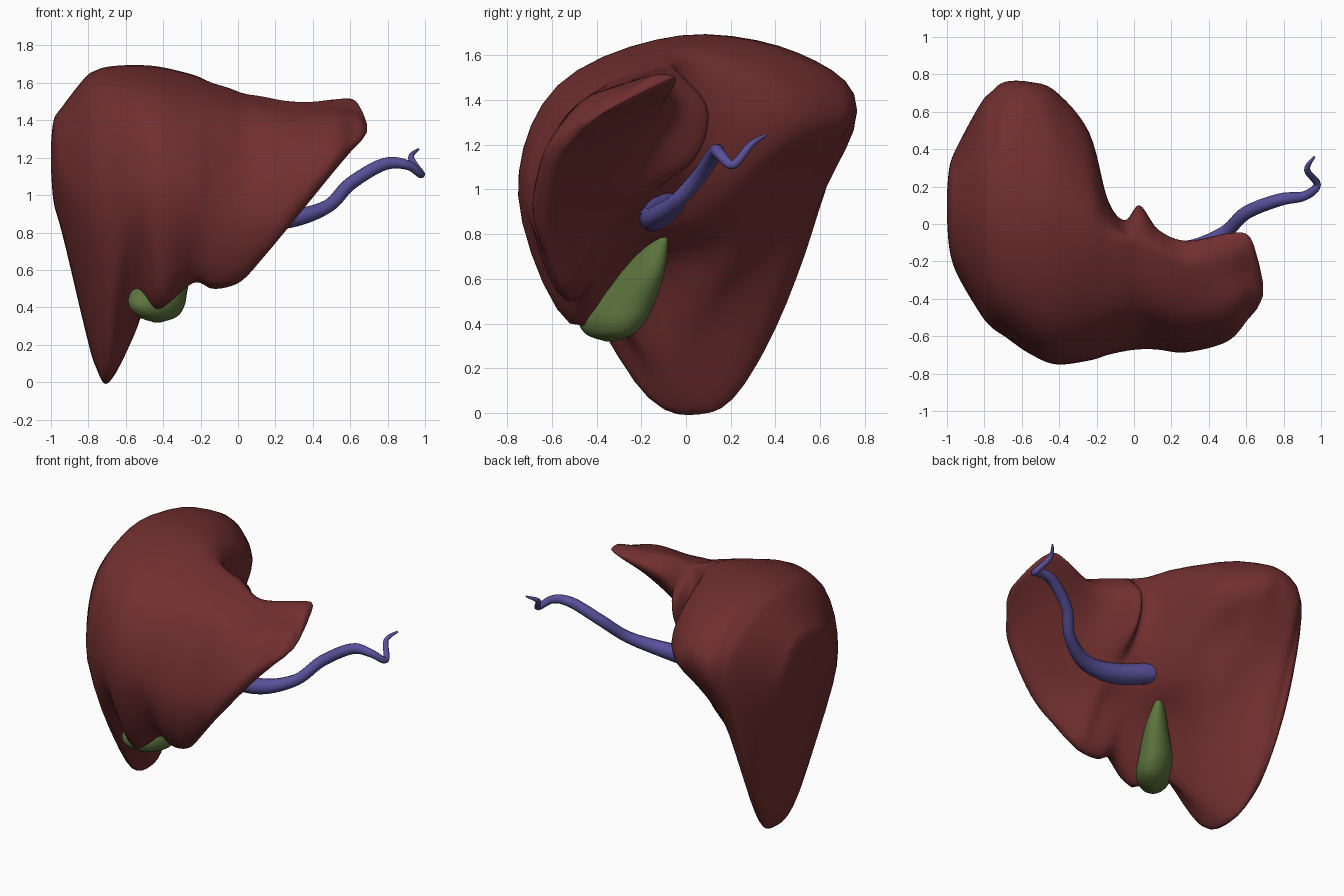
import bpy, bmesh, math
from mathutils import Vector

if "Cube" in bpy.data.objects:
    bpy.data.objects.remove(bpy.data.objects["Cube"], do_unlink=True)


def make_material(name, color):
    mat = bpy.data.materials.new(name)
    mat.use_nodes = True
    mat.diffuse_color = (*color, 1)
    mat.node_tree.nodes["Principled BSDF"].inputs["Base Color"].default_value = (*color, 1)
    return mat


def spline(points, steps, closed=False):
    """Catmull-Rom curve through the points."""
    n = len(points)
    pick = (lambda i: points[i % n]) if closed else (lambda i: points[min(max(i, 0), n - 1)])
    result = []
    for i in range(n if closed else n - 1):
        a, b, c, d = (pick(i + k) for k in (-1, 0, 1, 2))
        for s in range(steps):
            t = s / steps
            result.append(b + (c - a) * (t / 2) + (a * 2 - b * 5 + c * 4 - d) * (t * t / 2)
                          + (b * 3 - a - c * 3 + d) * (t ** 3 / 2))
    if not closed:
        result.append(points[-1])
    return result


def loft(name, rings, mat):
    """Skin a list of equal rings and close both ends with a fan."""
    bm = bmesh.new()
    rows = [[bm.verts.new(p) for p in ring] for ring in rings]
    n = len(rows[0])
    for low, high in zip(rows, rows[1:]):
        for i in range(n):
            j = (i + 1) % n
            bm.faces.new((low[i], low[j], high[j], high[i]))
    for row in (rows[0], rows[-1]):
        hub = bm.verts.new(sum((v.co for v in row), Vector()) / n)
        for i in range(n):
            bm.faces.new((row[i], row[(i + 1) % n], hub))
    bmesh.ops.recalc_face_normals(bm, faces=bm.faces)
    mesh = bpy.data.meshes.new(name)
    bm.to_mesh(mesh)
    bm.free()
    mesh.materials.append(mat)
    for poly in mesh.polygons:
        poly.use_smooth = True
    bpy.context.collection.objects.link(bpy.data.objects.new(name, mesh))


def shrink(ring, factor, x, y, z):
    """Smaller copy of a section, centred on the given point."""
    center = sum(ring, Vector()) / len(ring)
    return [Vector((x, y, z)) + (p - center) * factor for p in ring]


liver_red = make_material("liver red", (0.165, 0.028, 0.029))
gall_green = make_material("gall green", (0.11, 0.178, 0.047))
vein_purple = make_material("vein purple", (0.1, 0.08, 0.32))

# Liver sections at each x, as (y, z): top, back, underside, front edge, front
right_lobe = {
    -0.94: [(0.05, 1.47), (0.28, 1.42), (0.42, 1.22), (0.38, 0.98), (0.25, 0.82),
            (0.08, 0.8), (-0.12, 0.88), (-0.28, 1.1), (-0.19, 1.36)],
    -0.82: [(0, 1.62), (0.4, 1.55), (0.64, 1.32), (0.55, 0.82), (0.38, 0.44),
            (0.19, 0.29), (-0.12, 0.42), (-0.47, 0.93), (-0.37, 1.42)],
    -0.76: [(0, 1.66), (0.44, 1.59), (0.71, 1.34), (0.56, 0.84), (0.33, 0.24),
            (0.13, 0.08), (-0.17, 0.22), (-0.54, 0.9), (-0.43, 1.45)],
    -0.69: [(0, 1.68), (0.49, 1.61), (0.76, 1.34), (0.55, 0.88), (0.24, 0.18),
            (0.04, 0), (-0.23, 0.14), (-0.59, 0.88), (-0.47, 1.47)],
    -0.56: [(-0.02, 1.69), (0.5, 1.61), (0.76, 1.36), (0.44, 0.87), (0.13, 0.45),
            (-0.12, 0.24), (-0.4, 0.51), (-0.69, 0.97), (-0.53, 1.48)],
    -0.42: [(-0.04, 1.68), (0.45, 1.6), (0.71, 1.33), (0.47, 1.07), (0.22, 0.76),
            (-0.2, 0.6), (-0.52, 0.4), (-0.75, 0.97), (-0.58, 1.46)],
    -0.24: [(-0.07, 1.64), (0.29, 1.55), (0.49, 1.33), (0.3, 1.08), (0.05, 0.87),
            (-0.25, 0.75), (-0.5, 0.53), (-0.73, 0.98), (-0.55, 1.43)],
}
left_lobe = {
    -0.14: [(-0.1, 1.6), (0.07, 1.51), (0.13, 1.33), (0.07, 1.12), (-0.06, 0.97),
            (-0.28, 0.8), (-0.52, 0.5), (-0.7, 0.94), (-0.52, 1.42)],
    -0.05: [(-0.12, 1.57), (-0.03, 1.5), (0.02, 1.34), (-0.03, 1.15), (-0.13, 0.98),
            (-0.33, 0.8), (-0.54, 0.51), (-0.68, 0.9), (-0.5, 1.4)],
    0.03: [(-0.14, 1.54), (0.01, 1.48), (0.1, 1.34), (0.04, 1.14), (-0.18, 0.98),
           (-0.36, 0.8), (-0.55, 0.55), (-0.67, 0.9), (-0.48, 1.38)],
    0.13: [(-0.18, 1.52), (-0.08, 1.49), (-0.03, 1.37), (-0.12, 1.2), (-0.26, 1.02),
           (-0.43, 0.86), (-0.59, 0.66), (-0.67, 0.93), (-0.49, 1.37)],
    0.28: [(-0.25, 1.49), (-0.15, 1.48), (-0.09, 1.4), (-0.2, 1.24), (-0.33, 1.1),
           (-0.5, 0.95), (-0.64, 0.84), (-0.68, 1), (-0.53, 1.34)],
    0.5: [(-0.28, 1.47), (-0.14, 1.51), (-0.05, 1.47), (-0.17, 1.37), (-0.3, 1.28),
          (-0.47, 1.18), (-0.59, 1.11), (-0.62, 1.2), (-0.46, 1.4)],
    0.61: [(-0.25, 1.46), (-0.14, 1.51), (-0.06, 1.5), (-0.15, 1.43), (-0.27, 1.36),
           (-0.4, 1.29), (-0.49, 1.24), (-0.5, 1.29), (-0.38, 1.41)],
}
sections = [[Vector((x, y, z)) for y, z in ring]
            for lobe in (right_lobe, left_lobe) for x, ring in lobe.items()]
outer, tip = sections[0], sections[-1]
sections[:0] = [shrink(outer, 0.2, -1, 0.1, 1.2), shrink(outer, 0.65, -0.985, 0.1, 1.17)]
sections += [shrink(tip, 0.6, 0.66, -0.32, 1.38), shrink(tip, 0.15, 0.69, -0.35, 1.36)]
rails = [spline(list(rail), 6) for rail in zip(*sections)]
loft("liver_body", [spline(list(ring), 5, True) for ring in zip(*rails)], liver_red)

# Gallbladder: pear of flattened rings, wide along the x = y diagonal
pear = [((-0.3, -0.11, 0.805), 0.015), ((-0.31, -0.13, 0.765), 0.05),
        ((-0.35, -0.2, 0.63), 0.105), ((-0.42, -0.29, 0.49), 0.15),
        ((-0.435, -0.33, 0.41), 0.15), ((-0.43, -0.34, 0.35), 0.105),
        ((-0.43, -0.34, 0.32), 0.02)]
long_way, short_way = Vector((0.85, 0.85, 0)), Vector((-0.52, 0.52, 0))
pear_rings = []
for center, radius in pear:
    angles = [math.tau * k / 24 for k in range(24)]
    pear_rings.append([Vector(center) + (long_way * math.cos(a) + short_way * math.sin(a)) * radius
                       for a in angles])
pear_rails = [spline(list(rail), 4) for rail in zip(*pear_rings)]
loft("gallbladder", list(zip(*pear_rails)), gall_green)

# Vein: tapering tube from the underside out past the left lobe
path = [(-0.33, -0.02, 0.98, 0.05), (-0.2, -0.07, 0.94, 0.065), (0.05, -0.14, 0.88, 0.065),
        (0.28, -0.14, 0.875, 0.05), (0.48, -0.05, 0.94, 0.037), (0.6, 0.06, 1.06, 0.036),
        (0.78, 0.13, 1.165, 0.034), (0.91, 0.15, 1.16, 0.026), (0.98, 0.21, 1.11, 0.02),
        (0.925, 0.29, 1.2, 0.016), (0.965, 0.36, 1.245, 0.006)]
samples = spline([Vector(p) for p in path], 6)
vein_rings = []
side = Vector((0, 0, 1))
for i, sample in enumerate(samples):
    ahead, behind = samples[min(i + 1, len(samples) - 1)], samples[max(i - 1, 0)]
    tangent = (ahead.xyz - behind.xyz).normalized()
    side = (side - tangent * side.dot(tangent)).normalized()
    other = tangent.cross(side)
    vein_rings.append([sample.xyz + (side * math.cos(math.tau * k / 12)
                                     + other * math.sin(math.tau * k / 12)) * sample.w
                       for k in range(12)])
loft("vein", vein_rings, vein_purple)
